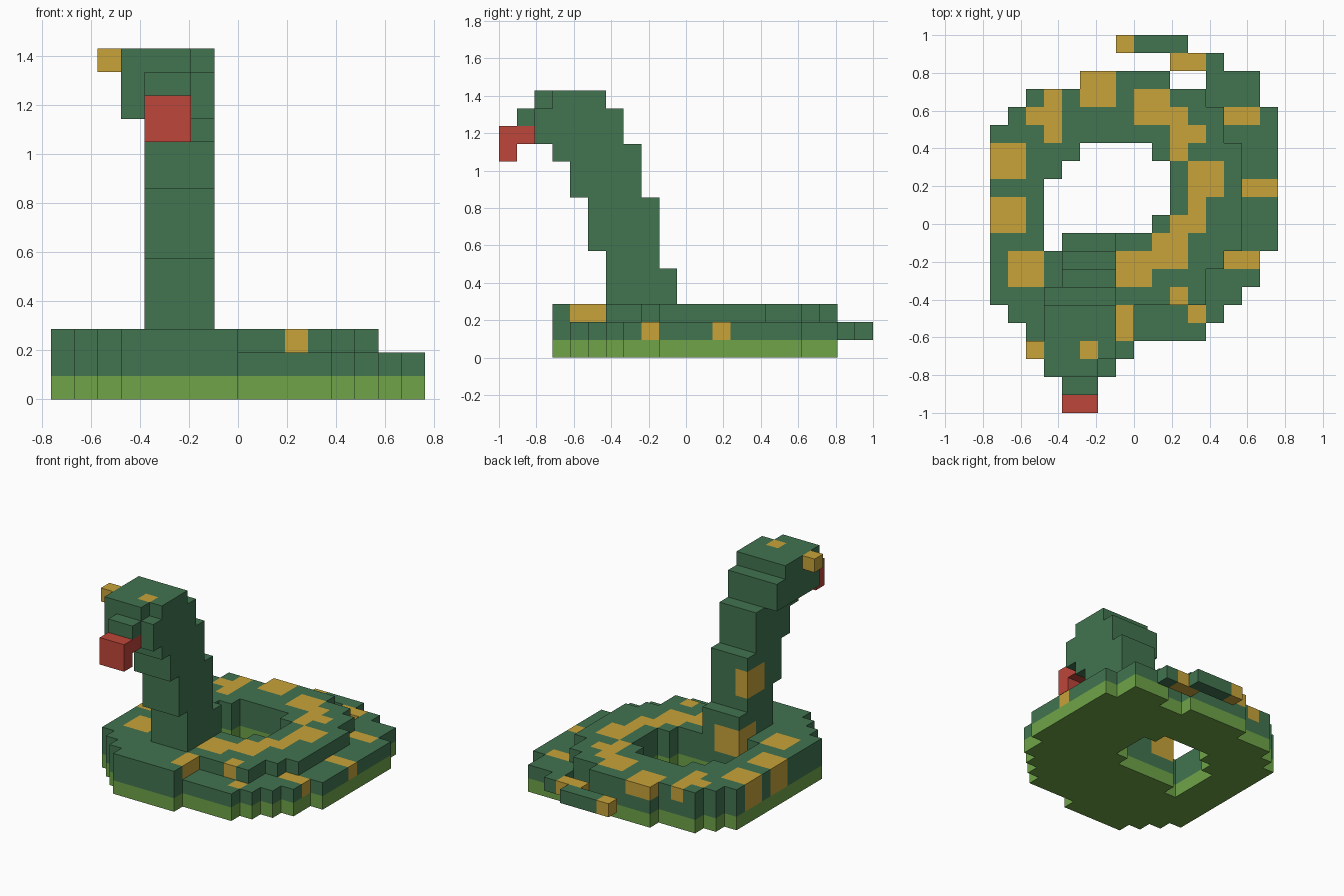
import bpy
import bmesh
from mathutils import Vector

default_cube = bpy.data.objects.get("Cube")
if default_cube:
    bpy.data.objects.remove(default_cube, do_unlink=True)

UNIT = 2 / 21                       # edge length of one block
ORIGIN = Vector((-8, -10.5, 0))     # grid corner, in blocks


def make_material(name, color):
    material = bpy.data.materials.new(name)
    material.use_nodes = True
    material.diffuse_color = (*color, 1)
    shader = material.node_tree.nodes["Principled BSDF"]
    shader.inputs["Base Color"].default_value = (*color, 1)
    shader.inputs["Roughness"].default_value = 0.9
    return material


dark_green = make_material("dark_green", (0.054, 0.174, 0.08))
grass_green = make_material("grass_green", (0.156, 0.371, 0.065))
spot_yellow = make_material("spot_yellow", (0.578, 0.366, 0.042))
tongue_red = make_material("tongue_red", (0.515, 0.061, 0.042))


def box(x_start, x_end, y_start, y_end, z_start, z_end):
    """Grid cells of a box; the end values are exclusive."""
    return {(x, y, z)
            for x in range(x_start, x_end)
            for y in range(y_start, y_end)
            for z in range(z_start, z_end)}


def layer(spans, z_start, z_end):
    """Grid cells of several flat rectangles of one height."""
    cells = set()
    for span in spans:
        cells |= box(*span, z_start, z_end)
    return cells


# Plan rectangles: x start, x end, y start, y end
opening = [(3, 4, 9, 10), (3, 9, 10, 11), (3, 10, 11, 13),
           (4, 10, 13, 14), (5, 9, 14, 15)]
lower_plan = [(3, 8, 3, 4), (2, 12, 4, 5), (1, 13, 5, 6), (0, 14, 6, 7),
              (0, 15, 7, 9), (0, 16, 9, 16), (1, 16, 16, 17),
              (2, 15, 17, 18), (5, 10, 18, 19), (12, 15, 18, 19)]
upper_plan = [(3, 8, 3, 4), (2, 8, 4, 5), (1, 8, 5, 6), (0, 12, 6, 8),
              (0, 13, 8, 9), (0, 14, 9, 15), (0, 13, 15, 16),
              (1, 13, 16, 17), (2, 12, 17, 18), (5, 10, 18, 19)]

# Each part: its cells and its main colour
parts = {
    "grass_base": (layer(lower_plan, 0, 1) - layer(opening, 0, 1), grass_green),
    "lower_coil": (layer(lower_plan, 1, 2) - layer(opening, 1, 2), dark_green),
    "upper_coil": (layer(upper_plan, 2, 3) - layer(opening, 2, 3), dark_green),
    "tail": (box(10, 13, 19, 20, 1, 2) | box(7, 11, 20, 21, 1, 2), dark_green),
    "neck": (box(4, 7, 6, 10, 3, 5) | box(4, 7, 6, 9, 5, 6)
             | box(4, 7, 5, 9, 6, 9) | box(4, 7, 4, 8, 9, 12)
             | box(4, 7, 3, 4, 11, 12), dark_green),
    "head": (box(3, 7, 2, 7, 12, 14) | box(3, 6, 2, 3, 14, 15)
             | box(3, 7, 3, 6, 14, 15), dark_green),
    "snout": (box(4, 6, 1, 2, 13, 14), dark_green),
    "tongue": (box(4, 6, 0, 2, 12, 13) | box(4, 6, 0, 1, 11, 12), tongue_red),
    "right_eye": (box(2, 3, 3, 4, 14, 15), spot_yellow),
}

# Yellow markings, by height
upper_spots = [(5, 7, 17, 19), (3, 4, 15, 18), (2, 3, 16, 17), (0, 2, 13, 15),
               (0, 2, 10, 12), (1, 3, 7, 9), (8, 10, 16, 18), (10, 11, 14, 17),
               (11, 12, 15, 16), (11, 13, 12, 14), (11, 12, 11, 12),
               (10, 12, 10, 11), (9, 11, 8, 10), (7, 9, 7, 9),
               (10, 11, 6, 7), (7, 8, 4, 6)]
lower_spots = [(0, 2, 13, 15), (0, 2, 10, 12), (11, 12, 5, 6), (13, 15, 8, 9),
               (14, 16, 12, 13), (13, 15, 16, 17), (10, 12, 19, 20),
               (7, 8, 20, 21)]
spots = (layer(upper_spots, 2, 3) | layer(lower_spots, 1, 2)
         | box(4, 6, 8, 10, 2, 4)       # neck root marking
         | box(4, 5, 7, 9, 6, 8)        # neck marking
         | box(5, 6, 3, 4, 14, 15))     # crown marking

occupied = set().union(*(cells for cells, _ in parts.values()))


def build_part(name, cells, color):
    """Skin the cells with quads wherever a neighbouring cell is empty."""
    mesh = bpy.data.meshes.new(name)
    mesh.materials.append(color)
    mesh.materials.append(spot_yellow)
    bm = bmesh.new()
    corners = {}

    def corner(position):
        key = tuple(position)
        if key not in corners:
            corners[key] = bm.verts.new((Vector(key) + ORIGIN) * UNIT)
        return corners[key]

    for cell in sorted(cells):
        for axis in range(3):
            for side in (0, 1):
                neighbour = list(cell)
                neighbour[axis] += 2 * side - 1
                if tuple(neighbour) in occupied:
                    continue
                ring = []
                for across, along in ((0, 0), (1, 0), (1, 1), (0, 1)):
                    position = list(cell)
                    position[axis] += side
                    position[(axis + 1) % 3] += across
                    position[(axis + 2) % 3] += along
                    ring.append(corner(position))
                face = bm.faces.new(ring if side else ring[::-1])
                face.material_index = int(cell in spots)
    bm.to_mesh(mesh)
    bm.free()
    part = bpy.data.objects.new(name, mesh)
    bpy.context.scene.collection.objects.link(part)


for part_name, (part_cells, part_color) in parts.items():
    build_part(part_name, part_cells, part_color)
